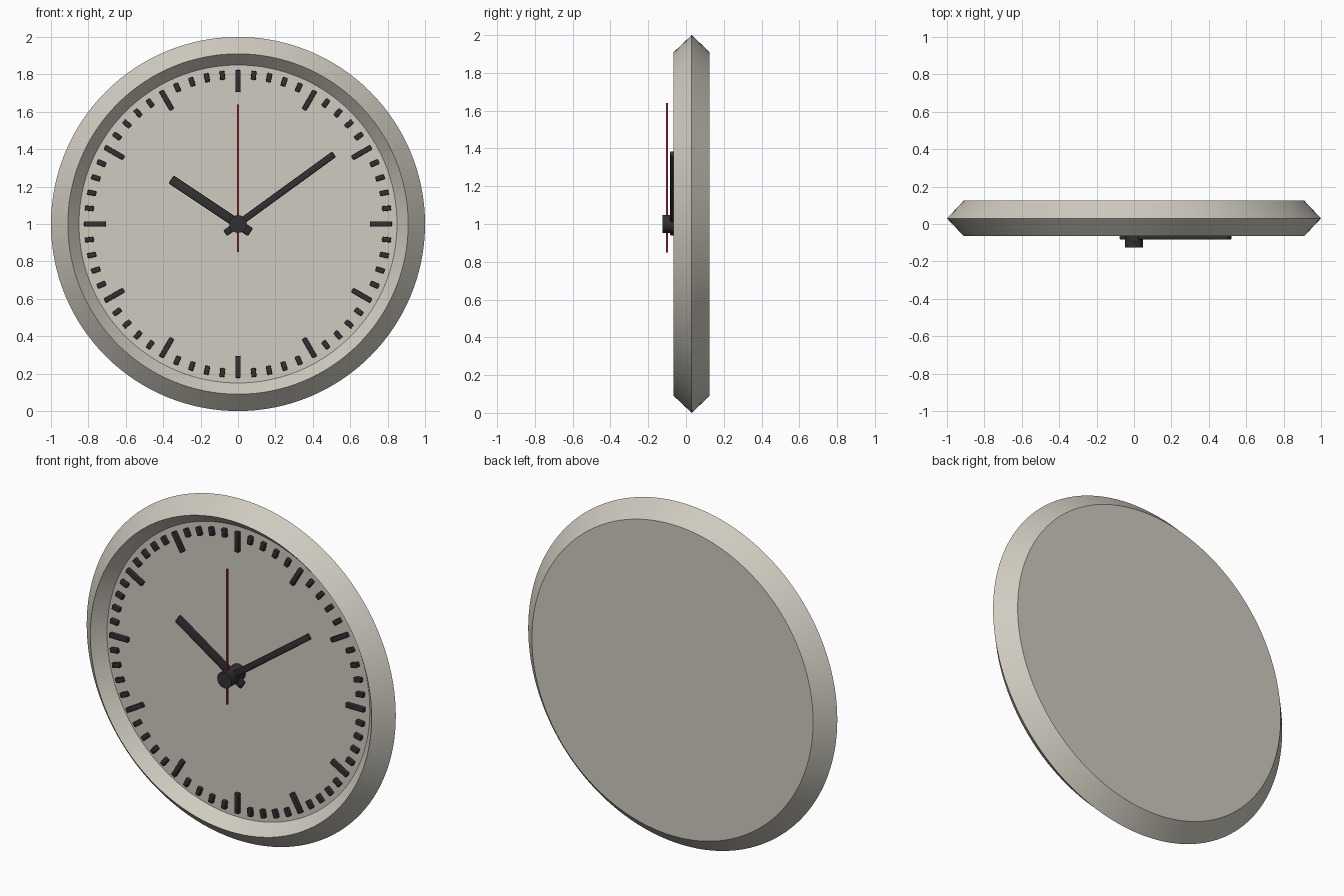
import bpy
import bmesh
from math import radians, sin, cos, tau
from mathutils import Matrix, Vector

if "Cube" in bpy.data.objects:
    bpy.data.objects.remove(bpy.data.objects["Cube"])

CENTRE = Vector((0, 0, 1))


def material(name, rgb):
    mat = bpy.data.materials.new(name)
    mat.use_nodes = True
    colour = (*rgb, 1)
    mat.diffuse_color = colour
    mat.node_tree.nodes["Principled BSDF"].inputs["Base Color"].default_value = colour
    return mat


cream = material("warm_grey", (0.63, 0.60, 0.53))
black = material("black", (0.03, 0.03, 0.032))
red = material("red", (0.35, 0.03, 0.03))


def finish(name, bm, mat, smooth=True):
    bmesh.ops.recalc_face_normals(bm, faces=bm.faces)
    mesh = bpy.data.meshes.new(name)
    bm.to_mesh(mesh)
    bm.free()
    mesh.materials.append(mat)
    obj = bpy.data.objects.new(name, mesh)
    bpy.context.collection.objects.link(obj)
    if smooth:
        bpy.ops.object.select_all(action="DESELECT")
        obj.select_set(True)
        bpy.context.view_layer.objects.active = obj
        bpy.ops.object.shade_smooth_by_angle(angle=radians(30))
    return obj


def lathe(name, profile, mat, steps):
    """Spin (radius, y) points about the clock axis and cap both ends."""
    bm = bmesh.new()
    rings = [[bm.verts.new(CENTRE + Vector((r * cos(tau * i / steps), y, r * sin(tau * i / steps))))
              for i in range(steps)] for r, y in profile]
    for a, b in zip(rings, rings[1:]):
        for i in range(steps):
            j = (i + 1) % steps
            bm.faces.new((a[i], a[j], b[j], b[i]))
    bm.faces.new(rings[0])
    bm.faces.new(rings[-1])
    return finish(name, bm, mat)


def add_bar(bm, angle, inner, outer, width, y_front, y_back, bevel):
    """Bar from inner to outer radius, turned clockwise from twelve."""
    part = bmesh.new()
    bmesh.ops.create_cube(part, size=1)
    bmesh.ops.scale(part, vec=(width, y_back - y_front, outer - inner), verts=part.verts)
    if bevel:
        bmesh.ops.bevel(part, geom=part.edges[:], offset=bevel, segments=2,
                        profile=0.5, affect="EDGES")
    shift = Matrix.Translation((0, (y_front + y_back) / 2, (inner + outer) / 2))
    part.transform(Matrix.Translation(CENTRE) @ Matrix.Rotation(radians(angle), 4, "Y") @ shift)
    temp = bpy.data.meshes.new("temp")
    part.to_mesh(temp)
    part.free()
    bm.from_mesh(temp)
    bpy.data.meshes.remove(temp)


def bar(name, mat, *args):
    bm = bmesh.new()
    add_bar(bm, *args)
    return finish(name, bm, mat)


# Case with angled rim, recessed dial and flat back
lathe("case", [(0.91, 0.125), (1.0, 0.03), (0.91, -0.065), (0.85, 0.004)], cream, 128)

# Hour and minute marks on the dial
marks = bmesh.new()
for minute in range(60):
    inner = 0.705 if minute % 5 == 0 else 0.775
    add_bar(marks, minute * 6, inner, 0.823, 0.027, -0.018, 0.008, 0.004)
finish("dial_marks", marks, black)

# Hands
bar("hour_hand", black, -56.3, -0.08, 0.43, 0.05, -0.058, -0.036, 0.007)
bar("minute_hand", black, 54.0, -0.085, 0.635, 0.036, -0.084, -0.062, 0.007)
bar("second_hand", red, 0, -0.15, 0.64, 0.011, -0.105, -0.094, 0)

# Hub joining the hands to the dial
lathe("hub", [(0.047, -0.125), (0.047, 0.006)], black, 32)
